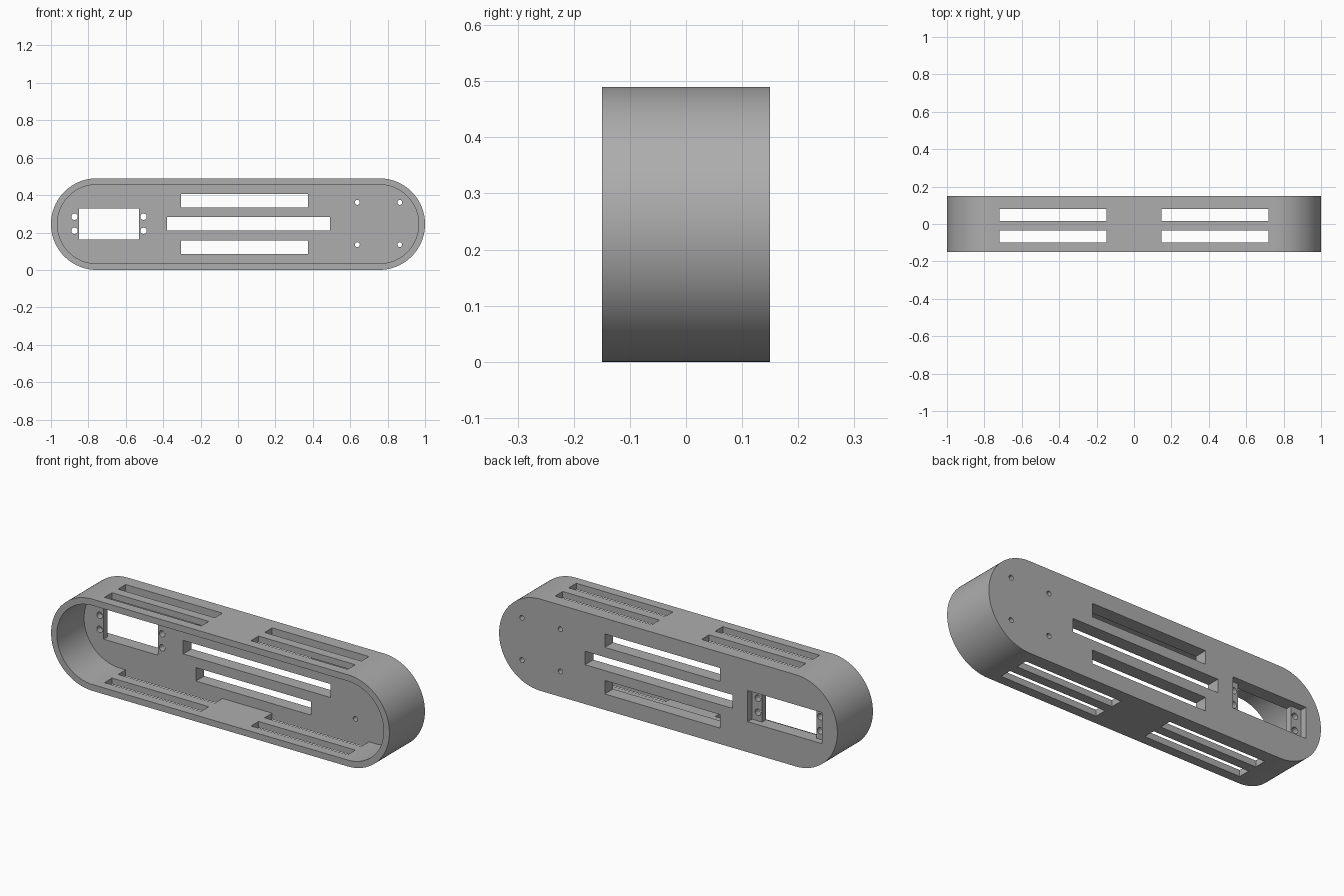
import bpy
import math

cube = bpy.data.objects.get("Cube")
if cube:
    bpy.data.objects.remove(cube, do_unlink=True)

LENGTH, HEIGHT, DEPTH = 2.0, 0.49, 0.30
RIM, BACK_WALL = 0.034, 0.07
MID_Z = HEIGHT / 2
BACK_Y = DEPTH / 2
INNER_Y = BACK_Y - BACK_WALL

grey = bpy.data.materials.new("plain grey")
grey.use_nodes = True
colour = (0.42, 0.42, 0.42, 1)
grey.diffuse_color = colour
grey.node_tree.nodes["Principled BSDF"].inputs["Base Color"].default_value = colour


def prism(name, outline, y0, y1):
    """Extrude an x-z outline (counter-clockwise from the front) along y."""
    n = len(outline)
    verts = [(x, y, z) for y in (y0, y1) for x, z in outline]
    faces = [tuple(range(n)), tuple(reversed(range(n, 2 * n)))]
    faces += [(i, i + n, (i + 1) % n + n, (i + 1) % n) for i in range(n)]
    mesh = bpy.data.meshes.new(name)
    mesh.from_pydata(verts, [], faces)
    mesh.materials.append(grey)
    obj = bpy.data.objects.new(name, mesh)
    bpy.context.collection.objects.link(obj)
    return obj


def stadium(inset, steps=48):
    radius = MID_Z - inset
    centre = LENGTH / 2 - MID_Z
    points = []
    for side, start in ((1, -math.pi / 2), (-1, math.pi / 2)):
        for i in range(steps + 1):
            a = start + math.pi * i / steps
            points.append((side * centre + radius * math.cos(a), MID_Z + radius * math.sin(a)))
    return points


def box(x0, x1, z0, z1):
    return [(x0, z0), (x1, z0), (x1, z1), (x0, z1)]


def circle(x, z, r, n=24):
    return [(x + r * math.cos(2 * math.pi * i / n), z + r * math.sin(2 * math.pi * i / n))
            for i in range(n)]


housing = prism("housing", stadium(0), -BACK_Y, BACK_Y)


def cut(outline, y0, y1):
    cutter = prism("cutter", outline, y0, y1)
    cutter.hide_render = True
    mod = housing.modifiers.new("cut", "BOOLEAN")
    mod.operation = "DIFFERENCE"
    mod.solver = "EXACT"
    mod.object = cutter
    bpy.context.view_layer.objects.active = housing
    bpy.ops.object.modifier_apply(modifier=mod.name)
    bpy.data.objects.remove(cutter, do_unlink=True)


# Open-fronted cavity
cut(stadium(RIM), -0.3, INNER_Y)

# Vent slots through the top and bottom walls
for x0, x1 in ((-0.72, -0.148), (0.146, 0.718)):
    for y0, y1 in ((-0.099, -0.035), (0.016, INNER_Y)):
        cut(box(x0, x1, -0.1, HEIGHT + 0.1), y0, y1)

# Vent slots through the back wall
for x0, x1, z in ((-0.305, 0.375, 0.37), (-0.38, 0.492, 0.246), (-0.305, 0.375, 0.121)):
    cut(box(x0, x1, z - 0.036, z + 0.036), 0, 0.3)

# Rectangular window with a stepped recess at the back
cut(box(-0.85, -0.53, 0.163, 0.329), 0, 0.3)
cut(box(-0.91, -0.47, 0.163, 0.329), BACK_Y - 0.036, 0.3)

# Screw holes beside the window, and the four mounting holes
for x in (-0.874, -0.505):
    for z in (0.209, 0.284):
        cut(circle(x, z, 0.017), 0, 0.3)
for x in (0.638, 0.865):
    for z in (0.135, 0.361):
        cut(circle(x, z, 0.013), 0, 0.3)

# Smooth the rounded ends, keep the corners sharp
bpy.ops.object.select_all(action="DESELECT")
housing.select_set(True)
bpy.context.view_layer.objects.active = housing
bpy.ops.object.shade_smooth_by_angle(angle=math.radians(30))
